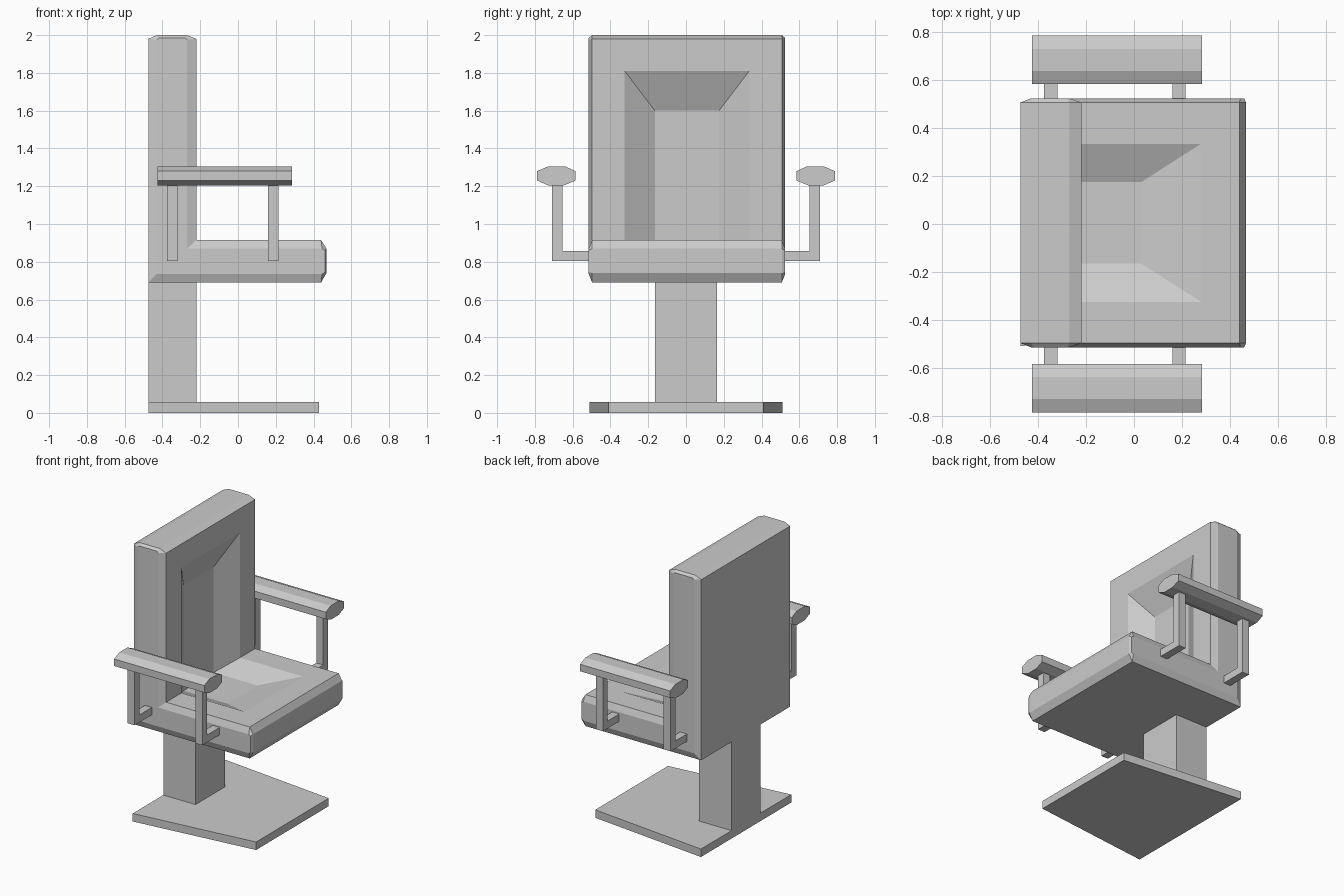
import bpy
import bmesh

cube = bpy.data.objects.get("Cube")
if cube:
    bpy.data.objects.remove(cube, do_unlink=True)

GREY = (0.6, 0.6, 0.6, 1.0)
grey = bpy.data.materials.new("plain grey")
grey.use_nodes = True
grey.diffuse_color = GREY
grey.node_tree.nodes["Principled BSDF"].inputs["Base Color"].default_value = GREY


def finish(bm, name):
    """Weld, orient and link a mesh as a named object."""
    bmesh.ops.remove_doubles(bm, verts=bm.verts[:], dist=0.0005)
    bmesh.ops.recalc_face_normals(bm, faces=bm.faces[:])
    mesh = bpy.data.meshes.new(name)
    bm.to_mesh(mesh)
    bm.free()
    mesh.materials.append(grey)
    obj = bpy.data.objects.new(name, mesh)
    bpy.context.scene.collection.objects.link(obj)
    return obj


def face(bm, *points):
    bm.faces.new([bm.verts.new(p) for p in points])


def prism(name, ring, shift):
    """Closed solid made by moving a flat ring of points along a vector."""
    bm = bmesh.new()
    far = [tuple(a + b for a, b in zip(p, shift)) for p in ring]
    face(bm, *ring)
    face(bm, *far)
    for i in range(len(ring)):
        j = (i + 1) % len(ring)
        face(bm, ring[i], ring[j], far[j], far[i])
    return finish(bm, name)


# Base plate, narrower toward the front of the seat, and column
prism("base_plate", [(-0.475, -0.51, 0), (0.43, -0.41, 0),
                     (0.43, 0.41, 0), (-0.475, 0.51, 0)], (0, 0, 0.057))
prism("column", [(-0.475, -0.165, 0.05), (-0.22, -0.165, 0.05),
                 (-0.22, 0.165, 0.05), (-0.475, 0.165, 0.05)], (0, 0, 0.64))

# Seat and backrest: one bevelled L-shaped body, profiles in x and z
rim = [(-0.475, 0.69), (0.44, 0.69), (0.468, 0.74), (0.468, 0.87), (0.44, 0.915),
       (-0.22, 0.915), (-0.22, 1.98), (-0.27, 2.0), (-0.43, 2.0), (-0.475, 1.98)]
side = [(-0.43, 0.735), (0.445, 0.735), (0.46, 0.745), (0.46, 0.86), (0.445, 0.87),
        (-0.27, 0.87), (-0.27, 1.975), (-0.28, 1.985), (-0.42, 1.985), (-0.43, 1.975)]
RIM_Y, SIDE_Y, CENTRE = 0.502, 0.52, 0.005


def at(point, y):
    return (point[0], y + CENTRE, point[1])


bm = bmesh.new()
count = len(rim)
for s in (-1, 1):
    face(bm, *[at(p, s * SIDE_Y) for p in side])
    for i in range(count):
        j = (i + 1) % count
        face(bm, at(rim[i], s * RIM_Y), at(rim[j], s * RIM_Y),
             at(side[j], s * SIDE_Y), at(side[i], s * SIDE_Y))
for i in range(count):
    if i not in (4, 5):
        j = (i + 1) % count
        face(bm, at(rim[i], -RIM_Y), at(rim[j], -RIM_Y),
             at(rim[j], RIM_Y), at(rim[i], RIM_Y))

# Sunken panel that runs down the backrest and along the seat
OUT_Y, IN_Y = 0.33, 0.17
corner, low_corner = rim[5], (-0.315, 0.845)
panels = [(rim[4], (0.28, 0.915), (0.03, 0.845)),
          (rim[6], (-0.22, 1.81), (-0.315, 1.6))]
for end, lip, floor in panels:
    face(bm, at(end, -RIM_Y), at(end, RIM_Y), at(lip, OUT_Y), at(lip, -OUT_Y))
    face(bm, at(lip, -OUT_Y), at(lip, OUT_Y), at(floor, IN_Y), at(floor, -IN_Y))
    face(bm, at(floor, -IN_Y), at(floor, IN_Y),
         at(low_corner, IN_Y), at(low_corner, -IN_Y))
    for s in (-1, 1):
        face(bm, at(end, s * RIM_Y), at(lip, s * OUT_Y),
             at(corner, s * OUT_Y), at(corner, s * RIM_Y))
        face(bm, at(lip, s * OUT_Y), at(corner, s * OUT_Y),
             at(low_corner, s * IN_Y), at(floor, s * IN_Y))
finish(bm, "seat_and_backrest")

# Armrest pads and their L-shaped brackets
pad = [(0.585, 1.23), (0.645, 1.205), (0.73, 1.205), (0.788, 1.23),
       (0.788, 1.28), (0.73, 1.305), (0.64, 1.305), (0.585, 1.28)]
bracket = [(0.49, 0.805), (0.71, 0.805), (0.71, 1.21),
           (0.655, 1.21), (0.655, 0.858), (0.49, 0.858)]
for s, label in ((1, "left"), (-1, "right")):
    prism(label + "_armrest_pad", [(-0.427, s * y, z) for y, z in pad], (0.712, 0, 0))
    for x, place in ((-0.375, "rear"), (0.16, "front")):
        prism(f"{label}_{place}_armrest_bracket",
              [(x, s * y, z) for y, z in bracket], (0.055, 0, 0))
